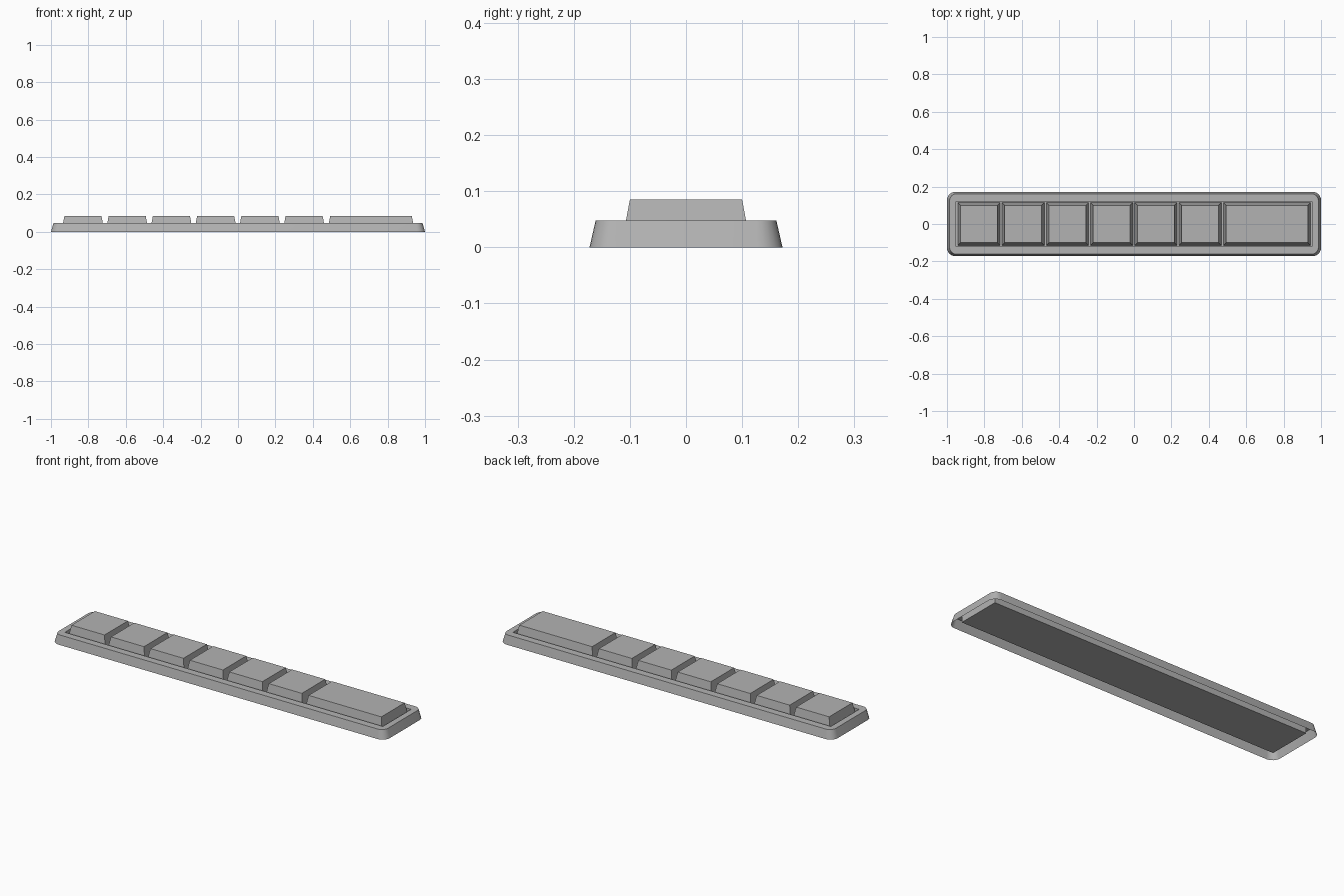
import bpy
import bmesh
from math import cos, sin, pi, radians

if "Cube" in bpy.data.objects:
    bpy.data.objects.remove(bpy.data.objects["Cube"])

# Single grey plastic
grey = bpy.data.materials.new("grey_plastic")
grey.use_nodes = True
grey.diffuse_color = (0.45, 0.45, 0.45, 1)
grey.node_tree.nodes["Principled BSDF"].inputs["Base Color"].default_value = (0.45, 0.45, 0.45, 1)

CORNER_STEPS = 6
FLOOR = 0.01


def ring(bm, half_x, half_y, z, radius):
    """Counter-clockwise rounded rectangle of vertices."""
    verts = []
    for k, (sx, sy) in enumerate([(1, 1), (-1, 1), (-1, -1), (1, -1)]):
        for s in range(CORNER_STEPS + 1):
            a = (k + s / CORNER_STEPS) * pi / 2
            verts.append(bm.verts.new((sx * (half_x - radius) + radius * cos(a),
                                       sy * (half_y - radius) + radius * sin(a), z)))
    return verts


def lofted(name, sections, cap_bottom=False):
    """Skin a stack of rounded rectangles and close the last one."""
    bm = bmesh.new()
    rings = [ring(bm, *s) for s in sections]
    for low, high in zip(rings, rings[1:]):
        for i in range(len(low)):
            j = (i + 1) % len(low)
            bm.faces.new((low[i], low[j], high[j], high[i]))
    bm.faces.new(rings[-1])
    if cap_bottom:
        bm.faces.new(rings[0][::-1])
    bmesh.ops.remove_doubles(bm, verts=bm.verts, dist=0.0001)
    mesh = bpy.data.meshes.new(name)
    bm.to_mesh(mesh)
    bm.free()
    mesh.materials.append(grey)
    obj = bpy.data.objects.new(name, mesh)
    bpy.context.collection.objects.link(obj)
    return obj


# Tray: hollow shell with sloped rounded wall, flat rim and sunken floor
tray = lofted("tray", [
    (1.0, 0.172, 0.0, 0.045),
    (0.986, 0.161, 0.048, 0.036),
    (0.953, 0.121, 0.048, 0),
    (0.953, 0.121, FLOOR, 0),
])
bpy.ops.object.select_all(action="DESELECT")
tray.select_set(True)
bpy.context.view_layer.objects.active = tray
bpy.ops.object.shade_smooth_by_angle(angle=radians(30))


# Tapered keys: six square ones and a wide one at the left end
def key(name, x, half_x):
    obj = lofted(name, [(half_x, 0.114, FLOOR, 0),
                        (half_x - 0.014, 0.1, 0.085, 0)], cap_bottom=True)
    obj.location.x = x


for n in range(6):
    key(f"square_key_{n + 1}", -0.829 + 0.2365 * n, 0.113)
key("wide_key", 0.711, 0.232)
